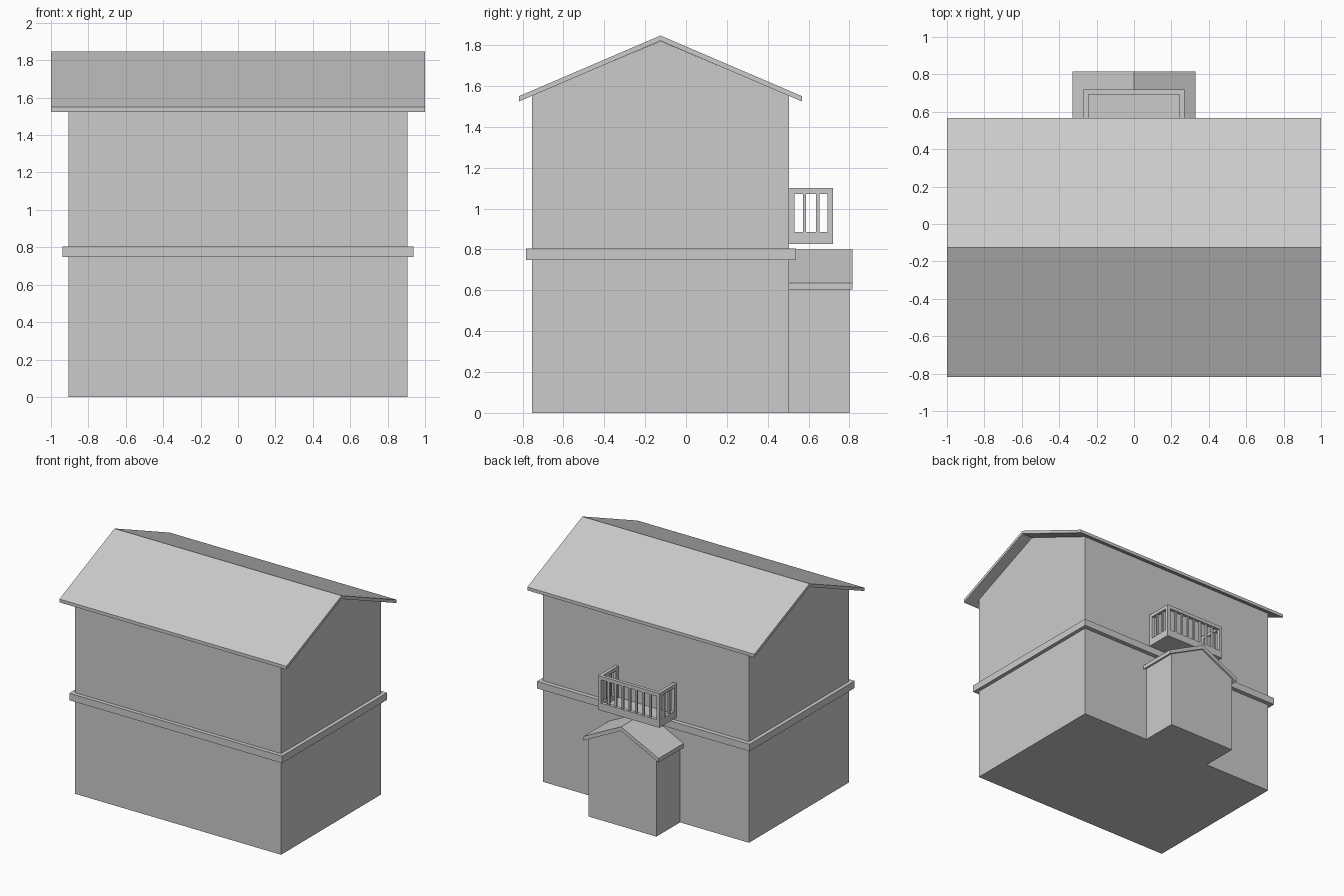
import bpy

if "Cube" in bpy.data.objects:
    bpy.data.objects.remove(bpy.data.objects["Cube"])


def mesh(name, verts, faces):
    me = bpy.data.meshes.new(name)
    me.from_pydata(verts, [], faces)
    me.update()
    ob = bpy.data.objects.new(name, me)
    bpy.context.collection.objects.link(ob)
    return ob


def prism(name, profile, a, b, axis):
    """Extrude a (horizontal, z) profile from a to b along the x or y axis."""
    n = len(profile)
    if axis == 'x':
        verts = [(t, h, z) for t in (a, b) for h, z in profile]
    else:
        verts = [(h, t, z) for t in (a, b) for h, z in profile]
    faces = [(i, (i + 1) % n, n + (i + 1) % n, n + i) for i in range(n)]
    faces += [tuple(range(n))[::-1], tuple(range(n, 2 * n))]
    if axis == 'y':
        faces = [f[::-1] for f in faces]
    faces = [f[::-1] for f in faces]
    ob = mesh(name, verts, faces)
    import bmesh
    bm = bmesh.new()
    bm.from_mesh(ob.data)
    bmesh.ops.recalc_face_normals(bm, faces=bm.faces)
    bm.to_mesh(ob.data)
    bm.free()
    return ob


def box(name, x0, x1, y0, y1, z0, z1):
    return prism(name, [(x0, z0), (x1, z0), (x1, z1), (x0, z1)], y0, y1, 'y')


def gable_walls(name, mid, half, wall_z, peak_z, a, b, axis):
    return prism(name, [(mid - half, 0), (mid + half, 0), (mid + half, wall_z),
                        (mid, peak_z), (mid - half, wall_z)], a, b, axis)


def gable_roof(name, mid, half, eave_z, peak_z, t, a, b, axis):
    return prism(name, [(mid - half, eave_z - t), (mid, peak_z - t),
                        (mid + half, eave_z - t), (mid + half, eave_z),
                        (mid, peak_z), (mid - half, eave_z)], a, b, axis)


# Main house: walls, roof, band between the storeys
WALL = 0.503
gable_walls("house_walls", -0.125, 0.628, 1.553, 1.82, -0.907, 0.907, 'x')
gable_roof("main_roof", -0.125, 0.693, 1.55, 1.847, 0.026, -1, 1, 'x')
box("storey_band", -0.937, 0.937, -0.784, 0.538, 0.749, 0.805)

# Porch
gable_walls("porch_walls", 0, 0.30, 0.618, 0.767, WALL - 0.01, 0.80, 'y')
gable_roof("porch_roof", 0, 0.33, 0.636, 0.80, 0.033, WALL - 0.01, 0.816, 'y')

# Balcony floor
X, XI, Y, YI = 0.27, 0.243, 0.72, 0.693
Z0, Z1, Z2, Z3 = 0.827, 0.886, 1.072, 1.10
box("balcony_floor", -XI, XI, WALL, YI, Z0, 0.85)

# Balcony front: bottom panel, top rail, bars
for name, a, b in (("panel", Z0, Z1), ("rail", Z2, Z3)):
    box("balcony_front_" + name, -XI, XI, YI, Y, a, b)
for i in range(7):
    c = -XI + 2 * XI * (i + 1) / 8
    box("balcony_front_bar", c - 0.008, c + 0.008, YI + 0.006, Y - 0.006, Z1, Z2)

# Balcony sides: posts, panel, rail, bars
for s in (-1, 1):
    x0, x1 = sorted((s * XI, s * X))
    box("balcony_corner_post", x0, x1, YI, Y, Z0, Z3)
    box("balcony_wall_post", x0, x1, WALL, 0.532, Z0, Z3)
    for name, a, b in (("panel", Z0, Z1), ("rail", Z2, Z3)):
        box("balcony_side_" + name, x0, x1, 0.532, YI, a, b)
    for c in (0.580, 0.645):
        box("balcony_side_bar", x0 + 0.006, x1 - 0.006, c - 0.008, c + 0.008, Z1, Z2)
